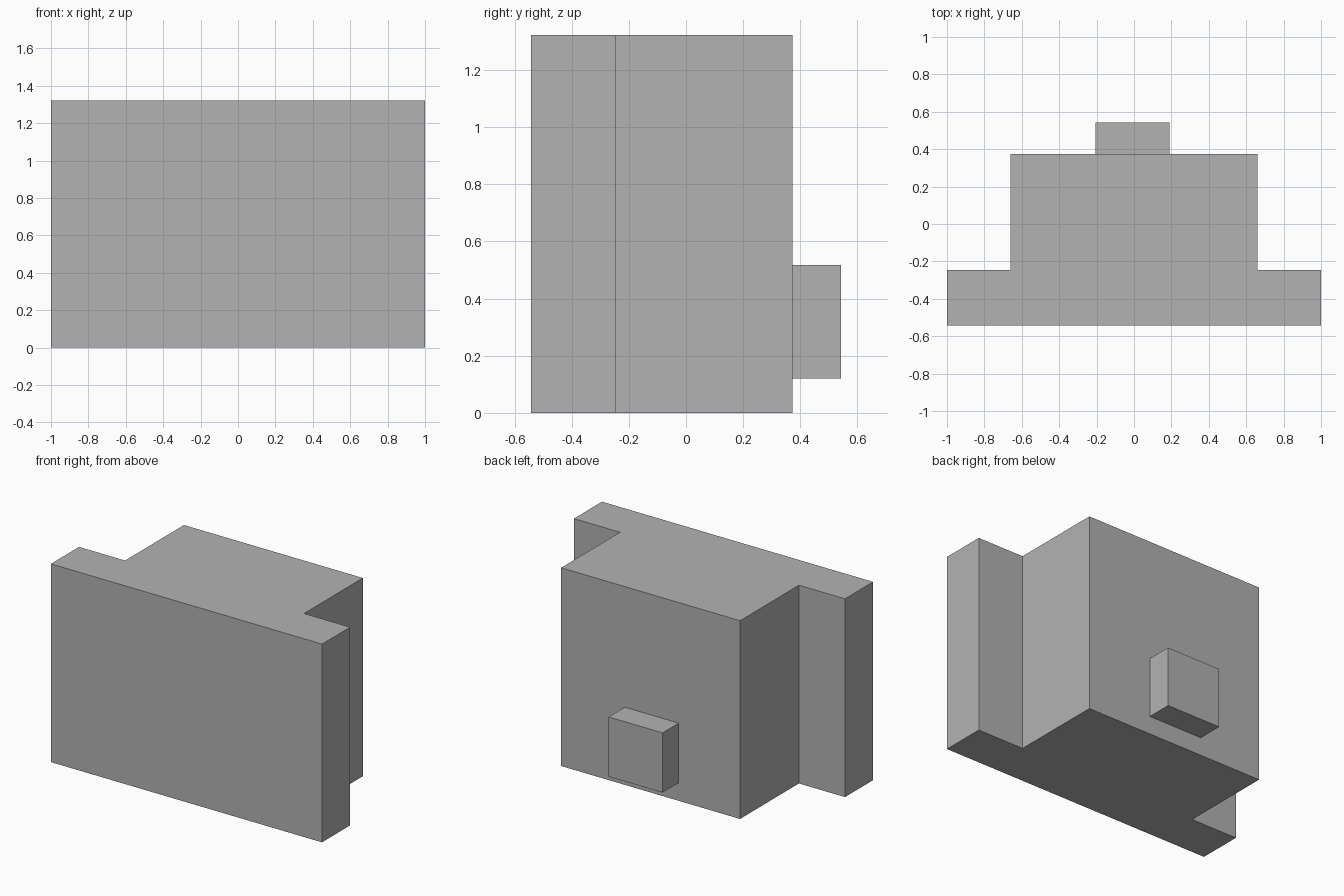
import bpy
import bmesh

cube = bpy.data.objects.get("Cube")
if cube:
    bpy.data.objects.remove(cube, do_unlink=True)

grey = bpy.data.materials.new("plain_grey")
grey.use_nodes = True
colour = (0.448, 0.448, 0.448, 1)
grey.diffuse_color = colour
grey.node_tree.nodes["Principled BSDF"].inputs["Base Color"].default_value = colour


def extrude_outline(name, outline, bottom, top):
    """Raise a flat outline, seen from above, into a solid."""
    bm = bmesh.new()
    base = bm.faces.new([bm.verts.new((x, y, bottom)) for x, y in outline])
    raised = bmesh.ops.extrude_face_region(bm, geom=[base], use_keep_orig=True)["geom"]
    verts = [g for g in raised if isinstance(g, bmesh.types.BMVert)]
    bmesh.ops.translate(bm, verts=verts, vec=(0, 0, top - bottom))
    bmesh.ops.recalc_face_normals(bm, faces=bm.faces[:])
    mesh = bpy.data.meshes.new(name)
    bm.to_mesh(mesh)
    bm.free()
    mesh.materials.append(grey)
    obj = bpy.data.objects.new(name, mesh)
    bpy.context.collection.objects.link(obj)
    return obj


# Body: wide front slab and narrower rear block as one stepped solid
front, step, rear, back = -0.543, -0.247, 0.373, 0.543
half = [(1, front), (1, step), (0.66, step), (0.66, rear)]
outline = half + [(-x, y) for x, y in reversed(half)]
extrude_outline("stepped_body", outline, 0, 1.322)

# Small block low on the back, slightly off centre
left, right = 0.19, -0.207
extrude_outline("back_block",
                [(right, rear), (left, rear), (left, back), (right, back)],
                0.12, 0.518)
